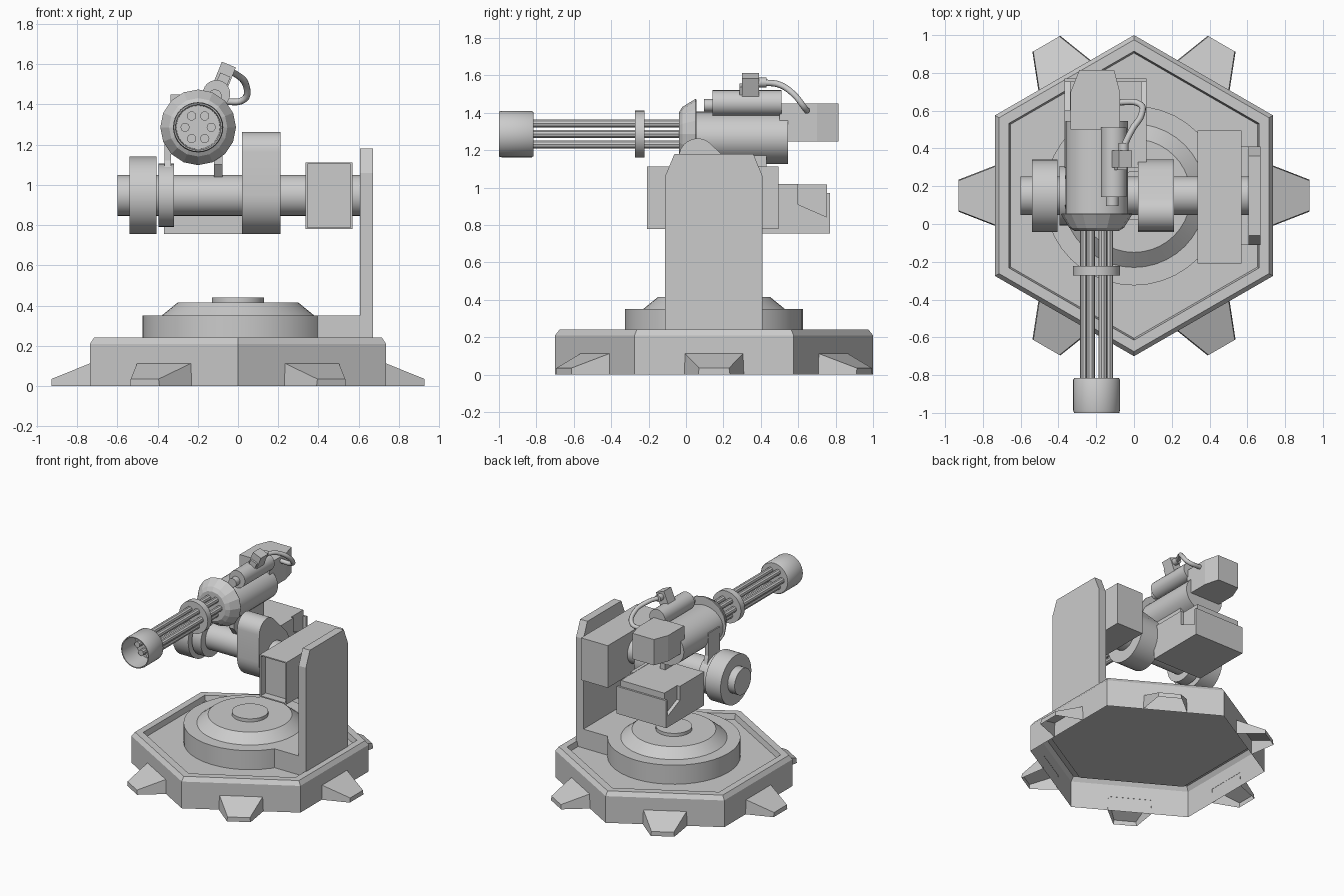
import bpy, bmesh
from math import sin, cos, pi, radians, atan2, acos
from mathutils import Matrix, Vector

if "Cube" in bpy.data.objects:
    bpy.data.objects.remove(bpy.data.objects["Cube"])

def finish(name, bm, smooth=False):
    bmesh.ops.recalc_face_normals(bm, faces=bm.faces)
    me = bpy.data.meshes.new(name)
    bm.to_mesh(me)
    bm.free()
    ob = bpy.data.objects.new(name, me)
    bpy.context.collection.objects.link(ob)
    if smooth:
        bpy.ops.object.select_all(action='DESELECT')
        ob.select_set(True)
        bpy.context.view_layer.objects.active = ob
        bpy.ops.object.shade_smooth_by_angle(angle=radians(35))
    return ob

def box(name, x, y, z):
    bm = bmesh.new()
    size = Vector((x[1] - x[0], y[1] - y[0], z[1] - z[0]))
    mid = Vector((x[0] + x[1], y[0] + y[1], z[0] + z[1])) / 2
    bmesh.ops.create_cube(bm, size=1, matrix=Matrix.Translation(mid) @ Matrix.Diagonal((*size, 1)))
    return finish(name, bm)

def loft(name, rings, smooth=False, start_cap=True):
    """Skin a list of equal-length point rings; the last end is always capped."""
    bm = bmesh.new()
    rv = [[bm.verts.new(p) for p in r] for r in rings]
    for a, b in zip(rv, rv[1:]):
        for i in range(len(a)):
            j = (i + 1) % len(a)
            bm.faces.new((a[i], a[j], b[j], b[i]))
    if start_cap:
        bm.faces.new(rv[0])
    bm.faces.new(rv[-1])
    return finish(name, bm, smooth)

def prism(name, profile, axis, lo, hi, smooth=False):
    """Extrude a 2D profile along x (profile is y,z) or z (profile is x,y)."""
    put = (lambda a, b, t: (t, a, b)) if axis == 'x' else (lambda a, b, t: (a, b, t))
    return loft(name, [[put(a, b, t) for a, b in profile] for t in (lo, hi)], smooth)

def turned(name, axis, c, prof, n=32, phase=0.0, squash=1.0, smooth=True, start_cap=True):
    """Revolve (position, radius) pairs about an axis; c is the centre in the other two coordinates."""
    rings = []
    for t, r in prof:
        ring = []
        for i in range(n):
            a = 2 * pi * i / n + phase
            u, v = c[0] + r * cos(a), c[1] + r * sin(a) * squash
            ring.append({'x': (t, u, v), 'y': (u, t, v), 'z': (u, v, t)}[axis])
        rings.append(ring)
    return loft(name, rings, smooth, start_cap)

CY = 0.15             # base centre
AXLE = (0.15, 0.948)  # y, z
GUN = (-0.198, 1.286)  # x, z

# Hexagonal base shell, open underneath, with recessed floor
turned('base', 'z', (0, CY), [(0, .85), (.21, .85), (.242, .825), (.242, .765), (.2, .755)],
       n=6, phase=pi / 2, smooth=False, start_cap=False)

# Six tapered feet, open underneath
for k in range(6):
    m = Matrix.Translation((0, CY, 0)) @ Matrix.Rotation(k * pi / 3, 4, 'Z')
    inner = [(.735, -.16, 0), (.735, -.155, .113), (.735, .155, .113), (.735, .16, 0)]
    outer = [(.928, -.085, 0), (.928, -.08, .035), (.928, .08, .035), (.928, .085, 0)]
    bm = bmesh.new()
    a = [bm.verts.new(m @ Vector(p)) for p in inner]
    b = [bm.verts.new(m @ Vector(p)) for p in outer]
    for i in range(3):
        bm.faces.new((a[i], a[i + 1], b[i + 1], b[i]))
    bm.faces.new(b)
    finish('foot', bm)

# Turntable
turned('turntable', 'z', (0, CY), [(.2, .475), (.35, .475), (.35, .38), (.415, .3), (.415, .13), (.44, .13)],
       n=40, start_cap=False)

# Upright arm with its foot block
box('arm_foot', (.33, .62), (-.112, .41), (.201, .35))
prism('arm_plate', [(-.112, .201), (.41, .201), (.41, 1.06), (.36, 1.18), (-.062, 1.18), (-.112, 1.06)], 'x', .607, .67)

# Axle, end drum and clamp ring
turned('axle', 'x', AXLE, [(-.6, .102), (.61, .102)])
turned('end_drum', 'x', AXLE, [(-.54, .192), (-.405, .192)])
turned('clamp_ring', 'x', AXLE, [(-.395, .158), (-.318, .158)])

# Cam-shaped drum: hull of a big and a small circle
c1, r1, c2, r2 = Vector(AXLE), .192, Vector((.062, 1.163)), .1
d = c2 - c1
ang, spread = atan2(d.y, d.x), acos((r1 - r2) / d.length)
prof = []
for i in range(25):
    a = ang + spread + (2 * pi - 2 * spread) * i / 24
    prof.append((c1.x + r1 * cos(a), c1.y + r1 * sin(a)))
for i in range(13):
    a = ang - spread + 2 * spread * i / 12
    prof.append((c2.x + r2 * cos(a), c2.y + r2 * sin(a)))
prism('cam_drum', prof, 'x', .02, .212, smooth=True)

# Side box with recessed front panel
sb = box('side_box', (.335, .568), (-.208, .495), (.78, 1.112))
bm = bmesh.new()
bm.from_mesh(sb.data)
panel = [f for f in bm.faces if f.normal.y < -.9]
bmesh.ops.inset_region(bm, faces=panel, thickness=.013, depth=0)
hole = bmesh.ops.extrude_discrete_faces(bm, faces=panel)['faces'][0]
bmesh.ops.translate(bm, verts=hole.verts, vec=(0, .06, 0))
bm.to_mesh(sb.data)
bm.free()

# Rear ammunition box: inner box, notched cheeks, back plate
box('feed_box', (-.34, .04), (.3, .755), (.77, 1.018))
cheek = [(.3, .755), (.77, .755), (.77, .835), (.6, .91), (.6, 1.02), (.3, 1.02)]
for x in (-.367, .038):
    prism('feed_box_cheek', cheek, 'x', x, x + .027)
box('feed_box_back', (-.367, .065), (.752, .77), (.755, .97))
box('feed_box_floor', (-.35, .05), (.3, .76), (.755, .78))

# Brackets joining the gun to the axle and feed box
prism('left_bracket', [(.02, 1.0), (.28, 1.0), (.24, 1.12), (.24, 1.3), (.1, 1.3), (.1, 1.12)], 'x', -.366, -.332)
prism('right_bracket', [(.12, 1.02), (.43, 1.01), (.43, 1.19), (.06, 1.19), (.06, 1.1)], 'x', -.12, -.076)

# Gun body, conical front flange and rear housing
turned('gun_body', 'y', (GUN[0], 1.266), [(.03, .165), (.545, .165)], squash=.85)
turned('front_flange', 'y', GUN, [(-.038, .115), (-.02, .145), (.05, .188), (.055, .186)], n=16, smooth=False)
prism('rear_housing', [(-.335, .5), (-.075, .5), (-.075, .7), (-.105, .815), (-.29, .815), (-.335, .7)],
      'z', 1.247, 1.45)

# Six barrels, clamp disc and open muzzle shroud
for k in range(6):
    a = k * pi / 3
    p = (GUN[0] + .065 * cos(a), GUN[1] + .065 * sin(a))
    turned('barrel', 'y', p, [(-.88, .023), (0, .023)], n=10)
turned('barrel_clamp', 'y', GUN, [(-.272, .125), (-.222, .125)])
turned('muzzle_shroud', 'y', GUN, [(-.835, .108), (-1.0, .113), (-1.0, .12), (-.985, .124), (-.825, .124), (-.815, .118)])

# Motor on top with connector and cable
turned('motor', 'y', (-.107, 1.453), [(.142, .068), (.51, .068)], n=24)
turned('motor_nose', 'y', (-.115, 1.44), [(.095, .034), (.15, .034)], n=20)
bm = bmesh.new()
tilt = Matrix.Rotation(radians(22), 4, 'Y')
for at, size in (((-.065, .345, 1.549), (.075, .09, .105)), ((-.078, .335, 1.51), (.055, .1, .08))):
    bmesh.ops.create_cube(bm, size=1, matrix=Matrix.Translation(at) @ tilt @ Matrix.Diagonal((*size, 1)))
finish('connector', bm)
turned('connector_plug', 'y', (-.055, 1.562), [(.38, .026), (.43, .026)], n=16)

cu = bpy.data.curves.new('cable', 'CURVE')
cu.dimensions = '3D'
cu.bevel_depth = .017
cu.bevel_resolution = 2
cu.resolution_u = 6
sp = cu.splines.new('BEZIER')
pts = [(-.055, .41, 1.562), (-.01, .5, 1.55), (.04, .58, 1.495), (.03, .635, 1.425), (-.09, .645, 1.415)]
sp.bezier_points.add(len(pts) - 1)
for bp, p in zip(sp.bezier_points, pts):
    bp.co = p
    bp.handle_left_type = bp.handle_right_type = 'AUTO'
bpy.context.collection.objects.link(bpy.data.objects.new('cable', cu))
